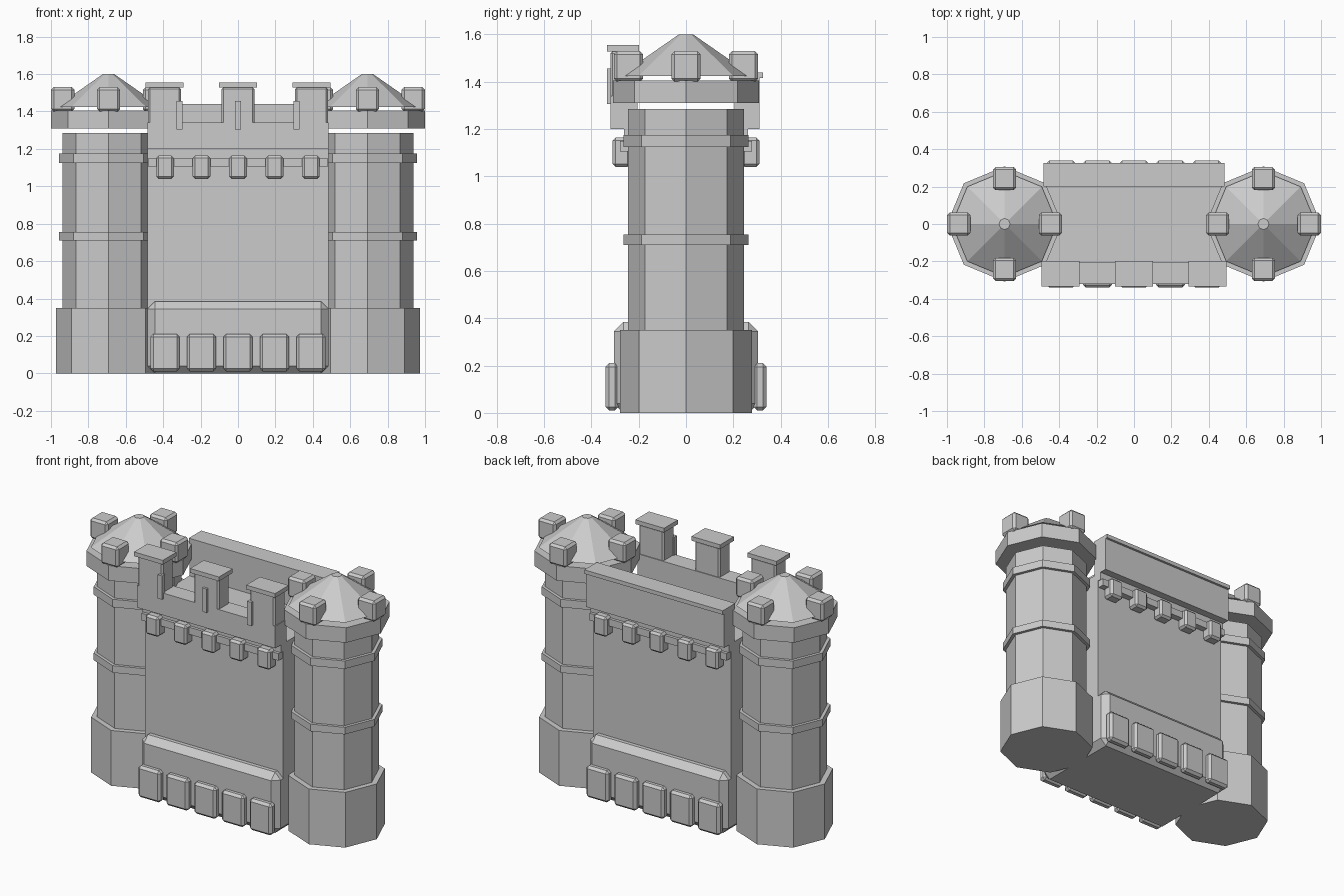
import bpy, bmesh, math

if "Cube" in bpy.data.objects:
    bpy.data.objects.remove(bpy.data.objects["Cube"])

stone = bpy.data.materials.new("grey stone")
stone.diffuse_color = (0.6, 0.6, 0.6, 1)
stone.use_nodes = True
stone.node_tree.nodes["Principled BSDF"].inputs["Base Color"].default_value = stone.diffuse_color


def finish(name, bm):
    mesh = bpy.data.meshes.new(name)
    bmesh.ops.recalc_face_normals(bm, faces=bm.faces)
    bm.to_mesh(mesh)
    bm.free()
    mesh.materials.append(stone)
    obj = bpy.data.objects.new(name, mesh)
    bpy.context.collection.objects.link(obj)
    return obj


def box(name, x, y, z, bevel=0.0):
    """Box from (min, max) ranges, with optional chamfered edges."""
    bm = bmesh.new()
    bmesh.ops.create_cube(bm, size=1)
    for v in bm.verts:
        v.co = [r[0] + (c + 0.5) * (r[1] - r[0]) for c, r in zip(v.co, (x, y, z))]
    if bevel:
        bmesh.ops.bevel(bm, geom=bm.edges[:], offset=bevel, segments=1,
                        profile=0.5, affect='EDGES')
    return finish(name, bm)


def octagon(name, cx, z0, z1, r0, r1=None):
    """Eight-sided prism or frustum with corners on the axes."""
    bm = bmesh.new()
    rings = []
    for r, z in ((r0, z0), (r0 if r1 is None else r1, z1)):
        rings.append([bm.verts.new((cx + r * math.cos(i * math.pi / 4),
                                    r * math.sin(i * math.pi / 4), z)) for i in range(8)])
    low, high = rings
    bm.faces.new(low[::-1])
    bm.faces.new(high)
    for i in range(8):
        j = (i + 1) % 8
        bm.faces.new((low[i], low[j], high[j], high[i]))
    return finish(name, bm)


def around(c, half):
    return (c - half, c + half)


# Towers
for side, cx in (("left", -0.692), ("right", 0.692)):
    octagon(side + "_tower_base", cx, 0, 0.35, 0.28)
    octagon(side + "_tower_shaft", cx, 0.35, 1.285, 0.245)
    octagon(side + "_tower_lower_band", cx, 0.71, 0.755, 0.265)
    octagon(side + "_tower_upper_band", cx, 1.125, 1.175, 0.265)
    octagon(side + "_tower_crown", cx, 1.31, 1.405, 0.308)
    octagon(side + "_tower_roof", cx, 1.425, 1.6, 0.282, 0.03)
    for i in range(4):
        a = i * math.pi / 2
        box(side + "_tower_merlon", around(cx + 0.245 * math.cos(a), 0.062),
            around(0.243 * math.sin(a), 0.062), (1.4, 1.53), 0.014)

# Wall between the towers
box("wall", (-0.485, 0.485), (-0.24, 0.24), (0.3, 1.2))
box("wall_plinth", (-0.485, 0.485), (-0.305, 0.305), (0, 0.385), 0.04)
box("wall_walk_ledge", (-0.485, 0.485), (-0.262, 0.262), (1.15, 1.2))
box("wall_cornice", (-0.48, 0.48), (-0.28, 0.28), (1.105, 1.15))

# Foundation blocks and corbels on both faces
for s in (-1, 1):
    for i in range(-2, 3):
        x = i * 0.195
        box("foundation_block", around(x, 0.078), around(s * 0.313, 0.027), (0.01, 0.21), 0.015)
        box("corbel", around(x, 0.047), around(s * 0.272, 0.038), (1.04, 1.165), 0.013)

# Front parapet with capped merlons and slit bars
box("front_parapet", (-0.485, 0.485), (-0.32, -0.205), (1.2, 1.34))
for i in (-1, 0, 1):
    box("parapet_merlon", around(i * 0.393, 0.088), (-0.32, -0.21), (1.33, 1.53), 0.01)
    box("merlon_cap", around(i * 0.393, 0.101), (-0.335, -0.198), (1.528, 1.555))
    box("slit_bar", around(i * 0.313, 0.015), (-0.335, -0.305), (1.305, 1.455))

# Back parapet with flat coping
box("back_parapet", (-0.485, 0.485), (0.205, 0.31), (1.2, 1.415))
box("back_parapet_coping", (-0.485, 0.485), (0.2, 0.325), (1.415, 1.44))
